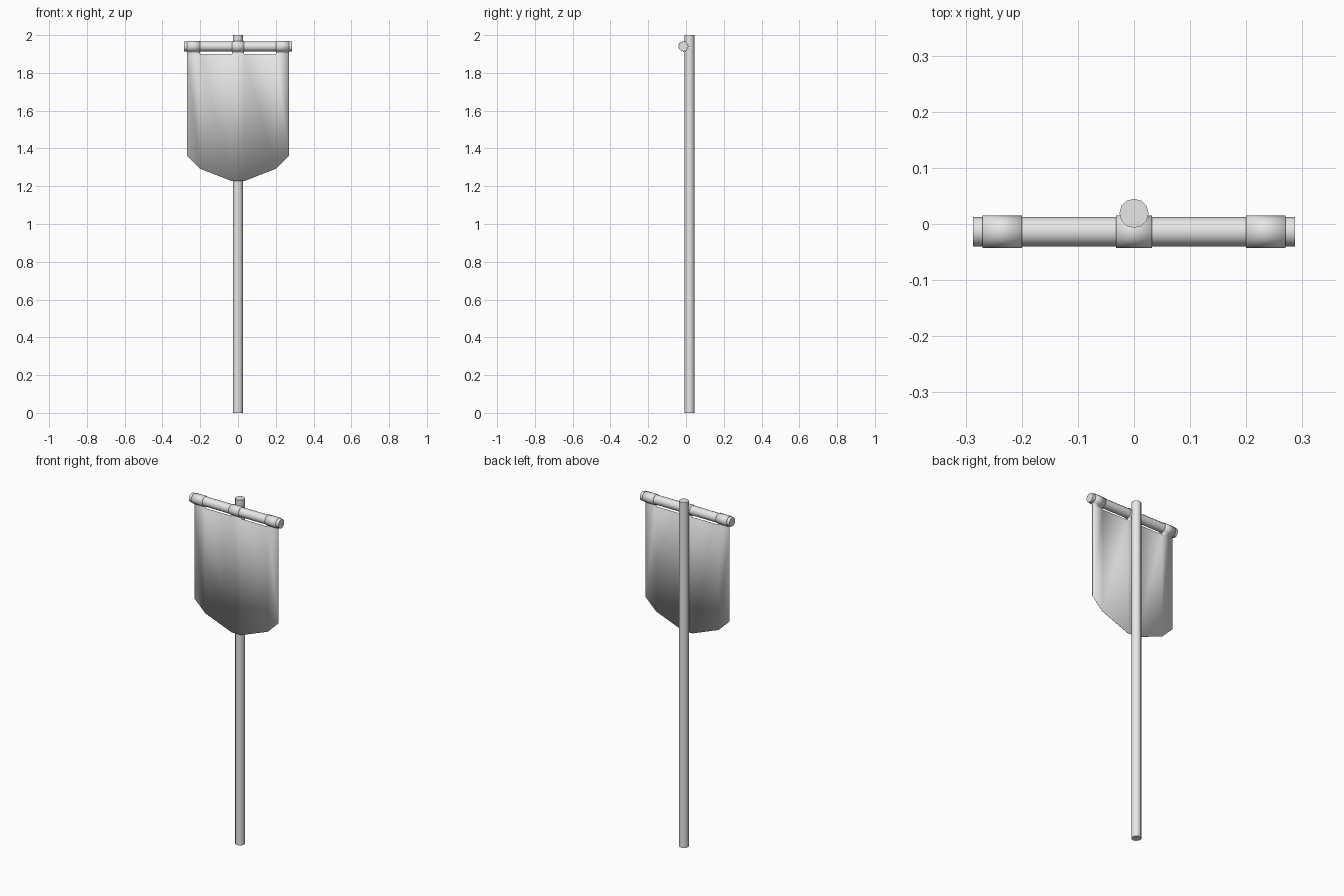
import bpy, bmesh, math
from mathutils import Matrix

cube = bpy.data.objects.get("Cube")
if cube:
    bpy.data.objects.remove(cube, do_unlink=True)

SIDES = 12
BAR_Y, BAR_Z, BAR_R = -0.0135, 1.94, 0.0262
LOOP_R = 0.0285

grey = bpy.data.materials.new("light_grey")
grey.use_nodes = True
grey.diffuse_color = (0.8, 0.8, 0.8, 1)
grey.node_tree.nodes["Principled BSDF"].inputs["Base Color"].default_value = (0.8, 0.8, 0.8, 1)


def finish(name, bm):
    """Turn a bmesh into a shaded, coloured object."""
    mesh = bpy.data.meshes.new(name)
    bm.to_mesh(mesh)
    bm.free()
    mesh.materials.append(grey)
    obj = bpy.data.objects.new(name, mesh)
    bpy.context.collection.objects.link(obj)
    bpy.ops.object.select_all(action='DESELECT')
    obj.select_set(True)
    bpy.context.view_layer.objects.active = obj
    bpy.ops.object.shade_smooth_by_angle(angle=math.radians(40))
    return obj


def rod(name, radius, length, matrix):
    bm = bmesh.new()
    bmesh.ops.create_cone(bm, cap_ends=True, segments=SIDES, radius1=radius,
                          radius2=radius, depth=length, matrix=matrix)
    return finish(name, bm)


# Upright pole and crossbar
rod("pole", 0.026, 2.0, Matrix.Translation((0, 0.019, 1.0)))
rod("crossbar", BAR_R, 0.574,
    Matrix.Translation((0, BAR_Y, BAR_Z)) @ Matrix.Rotation(math.pi / 2, 4, 'Y'))

# Cloth: columns of (x, bottom height), every other column carries a loop
columns = [(-0.27, 1.36), (-0.2, 1.292), (-0.032, 1.227),
           (0.032, 1.227), (0.2, 1.292), (0.27, 1.36)]
CLOTH_TOP = 1.9
bm = bmesh.new()
strips = []
for x, low in columns:
    path = [(BAR_Y, low), (BAR_Y, CLOTH_TOP)]
    for i in range(SIDES):
        a = -math.pi / 2 - i * math.tau / SIDES
        path.append((BAR_Y + LOOP_R * math.cos(a), BAR_Z + LOOP_R * math.sin(a)))
    strips.append([bm.verts.new((x, y, z)) for y, z in path])

for n, (a, b) in enumerate(zip(strips, strips[1:])):
    bm.faces.new((a[0], b[0], b[1], a[1]))
    if n % 2 == 0:
        # Short tab, then the loop around the crossbar
        bm.faces.new((a[1], b[1], b[2], a[2]))
        ring = list(zip(a[2:], b[2:]))
        for (p, q), (r, s) in zip(ring, ring[1:] + ring[:1]):
            bm.faces.new((p, q, s, r))
bmesh.ops.delete(bm, geom=[v for v in bm.verts if not v.link_faces], context='VERTS')
cloth = finish("banner_cloth", bm)
thick = cloth.modifiers.new("thickness", 'SOLIDIFY')
thick.thickness = 0.001
thick.offset = 0
thick.solidify_mode = 'NON_MANIFOLD'
